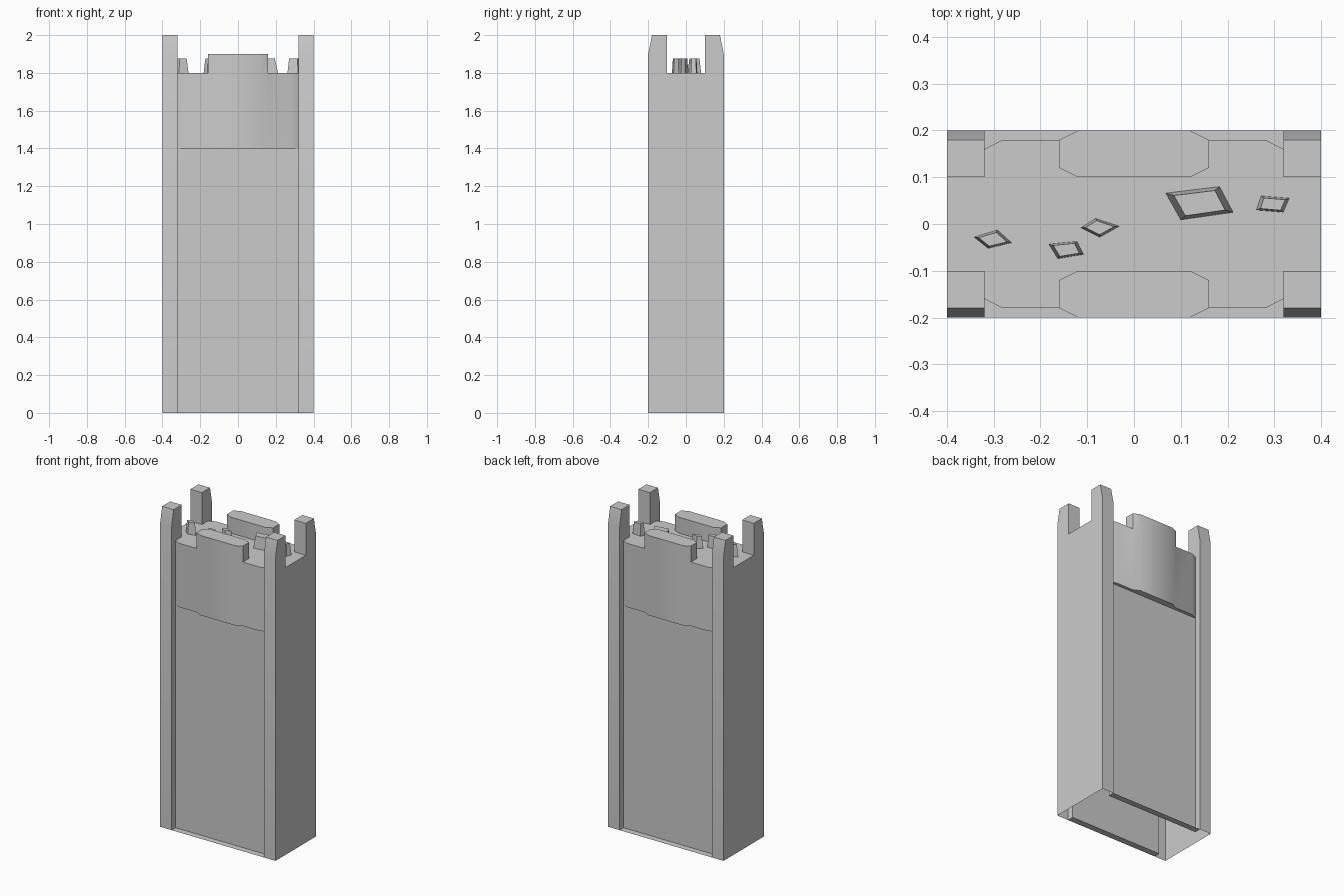
import bpy, bmesh, math
from mathutils import Vector

if "Cube" in bpy.data.objects:
    bpy.data.objects.remove(bpy.data.objects["Cube"])


def finish(bm, name):
    bmesh.ops.remove_doubles(bm, verts=bm.verts, dist=1e-4)
    bmesh.ops.recalc_face_normals(bm, faces=bm.faces)
    me = bpy.data.meshes.new(name)
    bm.to_mesh(me)
    bm.free()
    ob = bpy.data.objects.new(name, me)
    bpy.context.collection.objects.link(ob)
    bpy.context.view_layer.objects.active = ob
    ob.select_set(True)
    bpy.ops.object.shade_smooth_by_angle(angle=math.radians(30))
    ob.select_set(False)
    return ob


def face(bm, pts):
    return bm.faces.new([bm.verts.new(p) for p in pts])


def strip(bm, path, z0, z1):
    """Vertical walls along an open plan path."""
    for (ax, ay), (bx, by) in zip(path, path[1:]):
        face(bm, [(ax, ay, z0), (bx, by, z0), (bx, by, z1), (ax, ay, z1)])


def mirror_x(half):
    return half + [(-x, y) for x, y in reversed(half)]


W, D, PX, PY = 0.4, 0.2, 0.32, 0.1      # half width, half depth, post edges
PANEL, BAY, DECK, MERLON, TOP = 0.16, 1.4, 1.8, 1.9, 2.0

bay = mirror_x([(PX, PANEL), (0.28, 0.18), (0.16, 0.18), (0.12, D)])
merlon = mirror_x([(0.12, D), (0.16, 0.18), (0.16, 0.12), (0.12, PY)])
deck = mirror_x([(W, PY), (PX, PY), (PX, PANEL), (0.28, 0.18),
                 (0.16, 0.18), (0.16, 0.12), (0.12, PY)])

bm = bmesh.new()
# Deck, outlined around the posts and merlons
face(bm, [(x, y, DECK) for x, y in deck] + [(x, -y, DECK) for x, y in reversed(deck)])

for s in (-1, 1):
    # End wall with its two post silhouettes
    half = [(D, 0), (D, MERLON), (0.18, TOP), (PY, TOP), (PY, DECK)]
    face(bm, [(s * W, y, z) for y, z in half] + [(s * W, -y, z) for y, z in reversed(half)])

    # Recessed panel, bottom sill and underside of the bay
    face(bm, [(x, s * PANEL, z) for x, z in ((-PX, 0), (PX, 0), (PX, BAY), (-PX, BAY))])
    face(bm, [(x, s * y, 0) for x, y in ((-PX, PANEL), (PX, PANEL), (PX, D), (-PX, D))])
    face(bm, [(x, s * y, BAY) for x, y in bay])

    # Projecting bay and the merlon above it
    strip(bm, [(x, s * y) for x, y in bay], BAY, DECK)
    ring = [(x, s * y) for x, y in merlon]
    strip(bm, ring + ring[:1], DECK, MERLON)
    face(bm, [(x, y, MERLON) for x, y in ring])

    # Corner posts
    for t in (-1, 1):
        face(bm, [(t * PX, s * y, z) for y, z in (
            (D, 0), (PANEL, 0), (PANEL, BAY), (PANEL, DECK), (PY, DECK),
            (PY, TOP), (0.18, TOP), (D, MERLON))])
        prof = ((D, 0), (D, MERLON), (0.18, TOP), (PY, TOP), (PY, DECK))
        for (ya, za), (yb, zb) in zip(prof, prof[1:]):
            face(bm, [(t * PX, s * ya, za), (t * W, s * ya, za),
                      (t * W, s * yb, zb), (t * PX, s * yb, zb)])
finish(bm, "wall_tower")

# Loose tapered stones on the deck
stones = [
    [(0.068, 0.066), (0.183, 0.08), (0.212, 0.025), (0.10, 0.009)],
    [(0.272, 0.06), (0.332, 0.055), (0.319, 0.025), (0.262, 0.03)],
    [(-0.342, -0.028), (-0.292, -0.013), (-0.262, -0.04), (-0.312, -0.052)],
    [(-0.182, -0.043), (-0.122, -0.037), (-0.108, -0.065), (-0.163, -0.074)],
    [(-0.113, -0.008), (-0.082, 0.012), (-0.032, -0.005), (-0.073, -0.028)],
]
for i, base in enumerate(stones):
    bm = bmesh.new()
    c = sum((Vector(p) for p in base), Vector((0, 0))) / 4
    low = [(x, y, DECK) for x, y in base]
    top = [(*(c + (Vector(p) - c) * 0.76), 1.875) for p in base]
    for k in range(4):
        n = (k + 1) % 4
        face(bm, [low[k], low[n], top[n], top[k]])
    face(bm, low)
    face(bm, top)
    finish(bm, f"stone_{i + 1}")
